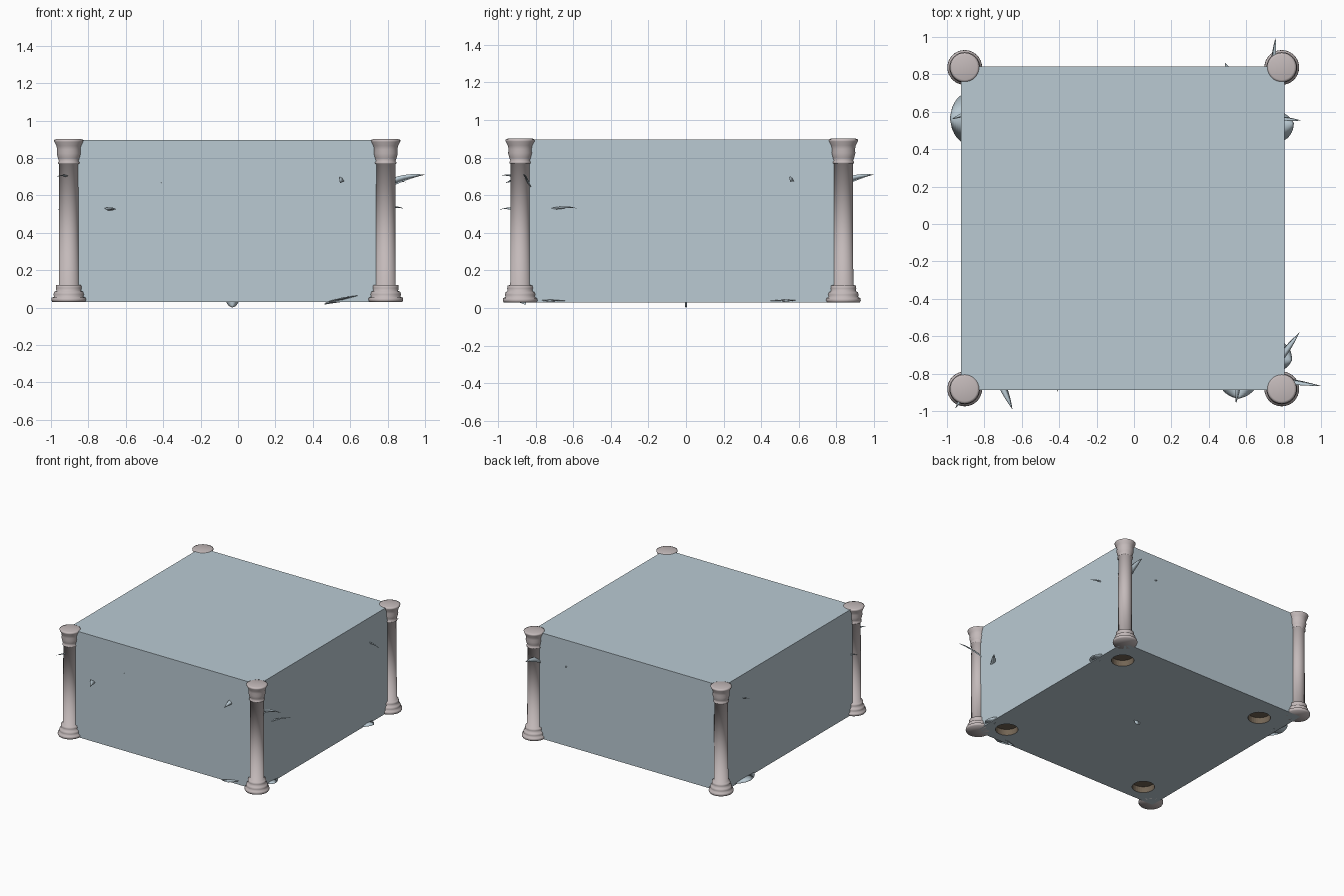
import bpy, bmesh, math
from mathutils import Vector

if "Cube" in bpy.data.objects:
    bpy.data.objects.remove(bpy.data.objects["Cube"])


def material(name, rgb):
    m = bpy.data.materials.new(name)
    m.diffuse_color = (*rgb, 1)
    m.use_nodes = True
    m.node_tree.nodes["Principled BSDF"].inputs["Base Color"].default_value = m.diffuse_color
    return m


PALE = material("pale blue grey", (0.49, 0.59, 0.65))
STONE = material("warm grey stone", (0.55, 0.49, 0.49))
BROWN = material("dark brown", (0.17, 0.13, 0.09))


def add(name, bm, mats, smooth=False):
    bmesh.ops.recalc_face_normals(bm, faces=bm.faces)
    me = bpy.data.meshes.new(name)
    for f in bm.faces:
        f.smooth = smooth
    bm.to_mesh(me)
    bm.free()
    for m in mats:
        me.materials.append(m)
    ob = bpy.data.objects.new(name, me)
    bpy.context.collection.objects.link(ob)
    return ob


# Main block
X0, X1, Y0, Y1, Z0, Z1 = -0.925, 0.805, -0.887, 0.842, 0.03, 0.897
bm = bmesh.new()
bmesh.ops.create_cube(bm, size=1)
for v in bm.verts:
    v.co = ((X0 + X1) / 2 + v.co.x * (X1 - X0),
            (Y0 + Y1) / 2 + v.co.y * (Y1 - Y0),
            (Z0 + Z1) / 2 + v.co.z * (Z1 - Z0))
block = add("main_block", bm, [PALE, BROWN])

# Four round recesses in the underside
bm = bmesh.new()
for x in (-0.70, 0.64):
    for y in (-0.725, 0.63):
        ret = bmesh.ops.create_cone(bm, cap_ends=True, segments=32, radius1=0.085,
                                    radius2=0.085, depth=0.1)
        bmesh.ops.translate(bm, verts=ret["verts"], vec=(x, y, Z0))
cutter = add("recess_cutter", bm, [BROWN])
cutter.hide_render = True
mod = block.modifiers.new("recesses", "BOOLEAN")
mod.operation, mod.solver, mod.object = "DIFFERENCE", "EXACT", cutter
deps = bpy.context.evaluated_depsgraph_get()
cut = bpy.data.meshes.new_from_object(block.evaluated_get(deps))
block.modifiers.clear()
block.data = cut
bpy.data.objects.remove(cutter)
cut.materials.clear()
cut.materials.append(PALE)
cut.materials.append(BROWN)
for p in cut.polygons:
    p.material_index = 1 if Z0 + 0.005 < p.center.z < 0.12 else 0

# Turned corner columns
PROFILE = [(0, .03), (.088, .03), (.093, .04), (.091, .053), (.078, .058), (.082, .07),
           (.077, .085), (.066, .09), (.069, .105), (.067, .12), (.053, .122),
           (.051, .768), (.058, .77), (.058, .777), (.052, .782), (.058, .80),
           (.064, .825), (.062, .845), (.066, .865), (.077, .886), (.079, .896),
           (.066, .901), (0, .901)]


def column(name, cx, cy, n=32):
    bm = bmesh.new()
    rings = []
    for r, z in PROFILE:
        if r == 0:
            rings.append([bm.verts.new((cx, cy, z))] * n)
        else:
            rings.append([bm.verts.new((cx + r * math.cos(2 * math.pi * i / n),
                                        cy + r * math.sin(2 * math.pi * i / n), z))
                          for i in range(n)])
    for a, b in zip(rings, rings[1:]):
        for i in range(n):
            j = (i + 1) % n
            quad = list(dict.fromkeys((a[i], a[j], b[j], b[i])))
            bm.faces.new(quad)
    add(name, bm, [STONE], True)


for sx, x in (("left", -0.905), ("right", 0.79)):
    for sy, y in (("front", -0.882), ("back", 0.837)):
        column(f"{sy}_{sx}_column", x, y)


# Leaf blades poking out through the walls: base, tip, half width, twist
def leaf(name, base, tip, w, twist=0.0, power=1.0, steps=8):
    base, tip = Vector(base), Vector(tip)
    d = (tip - base).normalized()
    side = d.cross(Vector((0, 0, 1)))
    side = side.normalized() if side.length > 0.01 else Vector((1, 0, 0))
    up = side.cross(d)
    side, up = (side * math.cos(twist) + up * math.sin(twist),
                up * math.cos(twist) - side * math.sin(twist))
    bm = bmesh.new()
    rings = []
    for k in range(steps):
        t = k / steps
        c = base.lerp(tip, t) + Vector((0, 0, 0.12 * (tip - base).length * t * (1 - t) * 2))
        h = w * (1 - t ** 2) ** power
        th = min(0.005, h * 0.4)
        rings.append([bm.verts.new(c + s) for s in
                      (side * h, up * th, -side * h, -up * th)])
    end = bm.verts.new(tip)
    for a, b in zip(rings, rings[1:]):
        for i in range(4):
            j = (i + 1) % 4
            bm.faces.new((a[i], a[j], b[j], b[i]))
    for i in range(4):
        bm.faces.new((rings[-1][i], rings[-1][(i + 1) % 4], end))
    bm.faces.new(rings[0])
    add(name, bm, [PALE], True)


leaf("front_left_leaf", (-0.71, -0.85, .515), (-0.65, -0.99, .525), .022, .4)
leaf("front_right_leaf", (0.56, -0.85, .69), (0.545, -0.96, .665), .02, .8)
leaf("front_small_tip", (-0.41, -0.86, .665), (-0.41, -0.897, .665), .006)
leaf("front_corner_leaf", (-0.89, -0.88, .69), (-0.955, -0.985, .705), .018)
leaf("left_corner_leaf", (-0.90, -0.80, .52), (-0.965, -0.84, .525), .012)
leaf("right_long_leaf", (0.78, -0.835, .65), (1.0, -0.866, .71), .026, .9)
leaf("right_front_leaf", (0.78, -0.72, .52), (0.885, -0.58, .53), .02, .3)
leaf("right_back_leaf", (0.77, 0.567, .685), (0.895, 0.553, .67), .018, .9)
leaf("back_long_leaf", (0.74, 0.80, .65), (0.757, 1.0, .71), .026, .9)
leaf("back_small_tip", (0.51, 0.82, .68), (0.485, 0.862, .68), .01)
leaf("left_back_leaf", (-0.90, 0.59, .70), (-0.975, 0.56, .70), .012, .4)

# Broad low leaves at floor level and the tip under the block
leaf("front_low_leaf", (0.56, -0.85, .036), (0.56, -0.935, .05), .10, -.2, .7)
leaf("right_front_low_leaf", (0.77, -0.71, .034), (0.845, -0.73, .037), .08, 0, .7)
leaf("right_back_low_leaf", (0.77, 0.52, .034), (0.855, 0.54, .037), .08, 0, .7)
leaf("left_low_leaf", (-0.89, 0.565, .034), (-0.985, 0.565, .037), .135, 0, .6)
leaf("under_tip", (-0.03, 0, .05), (-0.03, 0, 0), .036, 0, .5)
